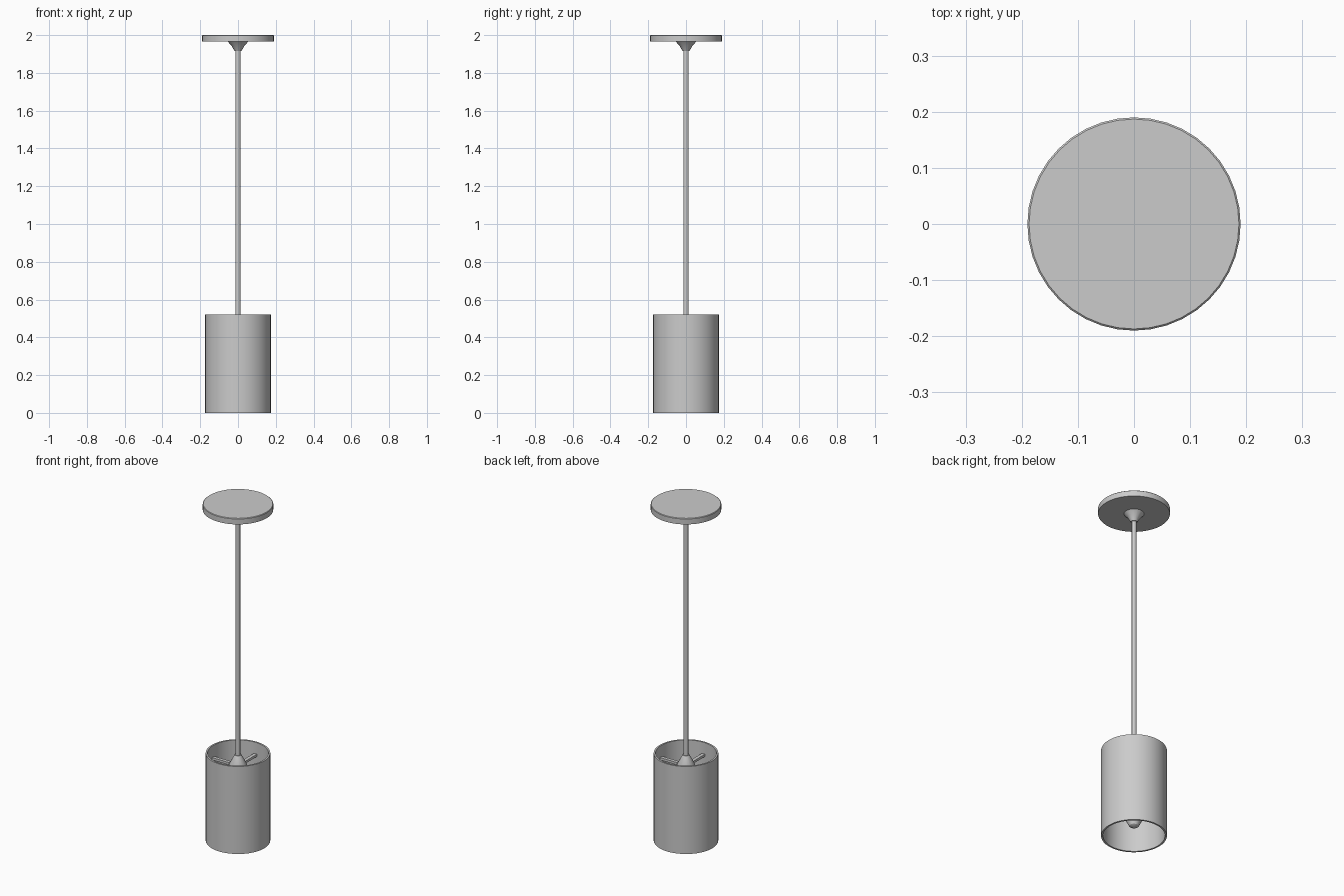
import bpy, bmesh, math
from mathutils import Matrix

if "Cube" in bpy.data.objects:
    bpy.data.objects.remove(bpy.data.objects["Cube"])


def lathe(name, profile, sides=32, closed=False):
    """Spin an (r, z) profile around z; r = 0 makes a pole."""
    bm = bmesh.new()
    vs = [bm.verts.new((r, 0, z)) for r, z in profile]
    es = [bm.edges.new(p) for p in zip(vs, vs[1:])]
    if closed:
        es.append(bm.edges.new((vs[-1], vs[0])))
    bmesh.ops.spin(bm, geom=vs + es, cent=(0, 0, 0), axis=(0, 0, 1),
                   angle=math.tau, steps=sides, use_duplicate=False)
    bmesh.ops.remove_doubles(bm, verts=bm.verts, dist=1e-5)
    bmesh.ops.recalc_face_normals(bm, faces=bm.faces)
    return finish(name, bm)


def finish(name, bm):
    me = bpy.data.meshes.new(name)
    bm.to_mesh(me)
    bm.free()
    ob = bpy.data.objects.new(name, me)
    bpy.context.collection.objects.link(ob)
    bpy.ops.object.select_all(action='DESELECT')
    ob.select_set(True)
    bpy.context.view_layer.objects.active = ob
    bpy.ops.object.shade_smooth_by_angle(angle=math.radians(30))
    return ob


# Ceiling plate and the collar under it
lathe("ceiling_plate", [(0, 2.0), (0.187, 2.0), (0.19, 1.997), (0.19, 1.965), (0, 1.965)], 40)
lathe("ceiling_collar", [(0.055, 1.966), (0.035, 1.945), (0.018, 1.915), (0, 1.915)], 16)

# Hanging rod
lathe("rod", [(0, 1.93), (0.014, 1.93), (0.014, 0.48), (0, 0.48)], 12)

# Open drum shade with wall thickness
lathe("shade", [(0.174, 0.0), (0.174, 0.52), (0.164, 0.52), (0.164, 0.0)], 40, closed=True)

# Lamp holder: sloped cap and socket
lathe("socket", [(0, 0.51), (0.018, 0.51), (0.05, 0.45), (0.05, 0.43),
                 (0.035, 0.42), (0.035, 0.28), (0, 0.28)], 16)

# Bulb, its tip just above the bottom opening
lathe("bulb", [(0.025, 0.285), (0.03, 0.25), (0.05, 0.19), (0.054, 0.15),
               (0.046, 0.10), (0.025, 0.06), (0, 0.045)], 20)

# Spider arms holding the shade to the socket
bm = bmesh.new()
for i in range(4):
    m = (Matrix.Rotation(i * math.pi / 2, 4, 'Z') @ Matrix.Translation((0.104, 0, 0.445))
         @ Matrix.Diagonal((0.125, 0.02, 0.014, 1)))
    bmesh.ops.create_cube(bm, size=1, matrix=m)
finish("shade_arms", bm)
